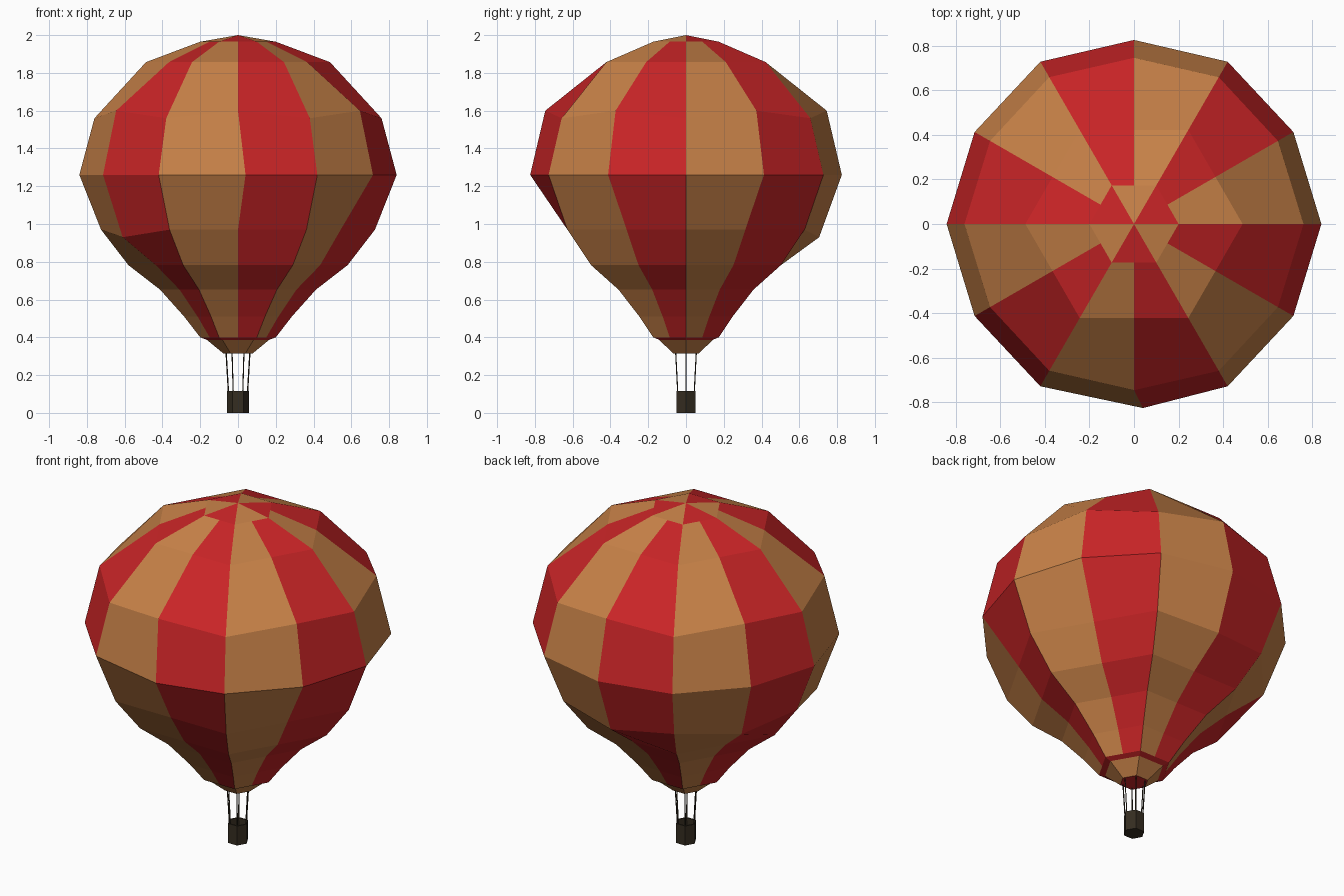
import bpy, bmesh
from math import cos, sin, pi
from mathutils import Vector

cube = bpy.data.objects.get("Cube")
if cube:
    bpy.data.objects.remove(cube, do_unlink=True)


def material(name, rgb):
    m = bpy.data.materials.new(name)
    m.use_nodes = True
    m.diffuse_color = (*rgb, 1)
    m.node_tree.nodes["Principled BSDF"].inputs["Base Color"].default_value = (*rgb, 1)
    return m


RED = material("balloon red", (0.59, 0.018, 0.020))
TAN = material("balloon tan", (0.57, 0.220, 0.064))
DARK = material("dark wicker", (0.035, 0.026, 0.015))


def finish(bm, name, mats):
    bmesh.ops.recalc_face_normals(bm, faces=bm.faces)
    mesh = bpy.data.meshes.new(name)
    bm.to_mesh(mesh)
    bm.free()
    for m in mats:
        mesh.materials.append(m)
    obj = bpy.data.objects.new(name, mesh)
    bpy.context.collection.objects.link(obj)
    return obj


def ring(bm, r, z, sides, odd_r=None, odd_z=None):
    """Ring of vertices; odd ones may take another radius and height."""
    out = []
    for i in range(sides):
        odd = i % 2 and odd_r is not None
        rad, h = (odd_r, odd_z or z) if odd else (r, z)
        a = 2 * pi * i / sides
        out.append(bm.verts.new((rad * cos(a), rad * sin(a), h)))
    return out


def bridge(bm, a, b, mat):
    n = len(a)
    for i in range(n):
        j = (i + 1) % n
        bm.faces.new((a[i], a[j], b[j], b[i])).material_index = mat(i)


# Envelope: twelve gores, hexagonal except around the widest part
FLAT = cos(pi / 6)
bm = bmesh.new()
hexagons = lambda pairs: [ring(bm, r, z, 12, r * FLAT) for r, z in pairs]
rings = hexagons([(0.20, 1.965), (0.487, 1.857)])
rings.append(ring(bm, 0.76, 1.56, 12, 0.745, 1.60))
widest = ring(bm, 0.84, 1.26, 12, 0.825)
widest[9].co.x = 0.04
rings.append(widest)
shoulder = ring(bm, 0.725, 0.97, 12, 0.725 * FLAT)
for i in (3, 5, 7):          # fuller gores on the back and left-hand side
    a = i * pi / 6
    shoulder[i].co = Vector((0.705 * cos(a), 0.705 * sin(a), 0.93))
rings.append(shoulder)
rings += hexagons([(0.58, 0.782), (0.412, 0.652), (0.285, 0.51), (0.20, 0.40)])
for upper, lower in zip(rings, rings[1:]):
    bridge(bm, upper, lower, lambda i: 0 if i % 2 else 1)

# Crown: six wedges, two gores wide
apex = bm.verts.new((0, 0, 2))
for i in range(12):
    f = bm.faces.new((rings[0][i], rings[0][(i + 1) % 12], apex))
    f.material_index = (i // 2) % 2

# Red hem under the envelope
hem = ring(bm, 0.165, 0.387, 12, 0.165 * FLAT)
bridge(bm, rings[-1], hem, lambda i: 0)
finish(bm, "envelope", [RED, TAN])

# Skirt with a red mouth
bm = bmesh.new()
top, mouth = ring(bm, 0.165, 0.387, 6), ring(bm, 0.078, 0.315, 6)
bridge(bm, top, mouth, lambda i: 1)
bm.faces.new(mouth).material_index = 0
finish(bm, "skirt", [RED, TAN])

# Basket: open hexagonal tub
bm = bmesh.new()
tub = [ring(bm, r, z, 6) for r, z in
       [(0.058, 0), (0.058, 0.115), (0.049, 0.115), (0.049, 0.02)]]
for a, b in zip(tub, tub[1:]):
    bridge(bm, a, b, lambda i: 0)
bm.faces.new(tub[0])
bm.faces.new(tub[-1])
finish(bm, "basket", [DARK])

# Ropes from basket rim to skirt mouth
for i in range(6):
    a = i * pi / 3
    low = Vector((0.050 * cos(a), 0.050 * sin(a), 0.10))
    high = Vector((0.063 * cos(a), 0.063 * sin(a), 0.32))
    bm = bmesh.new()
    bmesh.ops.create_cone(bm, segments=4, radius1=0.0035, radius2=0.0035,
                          depth=(high - low).length, cap_ends=True)
    rope = finish(bm, f"rope_{i + 1}", [DARK])
    rope.location = (low + high) / 2
    rope.rotation_euler = (high - low).to_track_quat("Z", "Y").to_euler()
